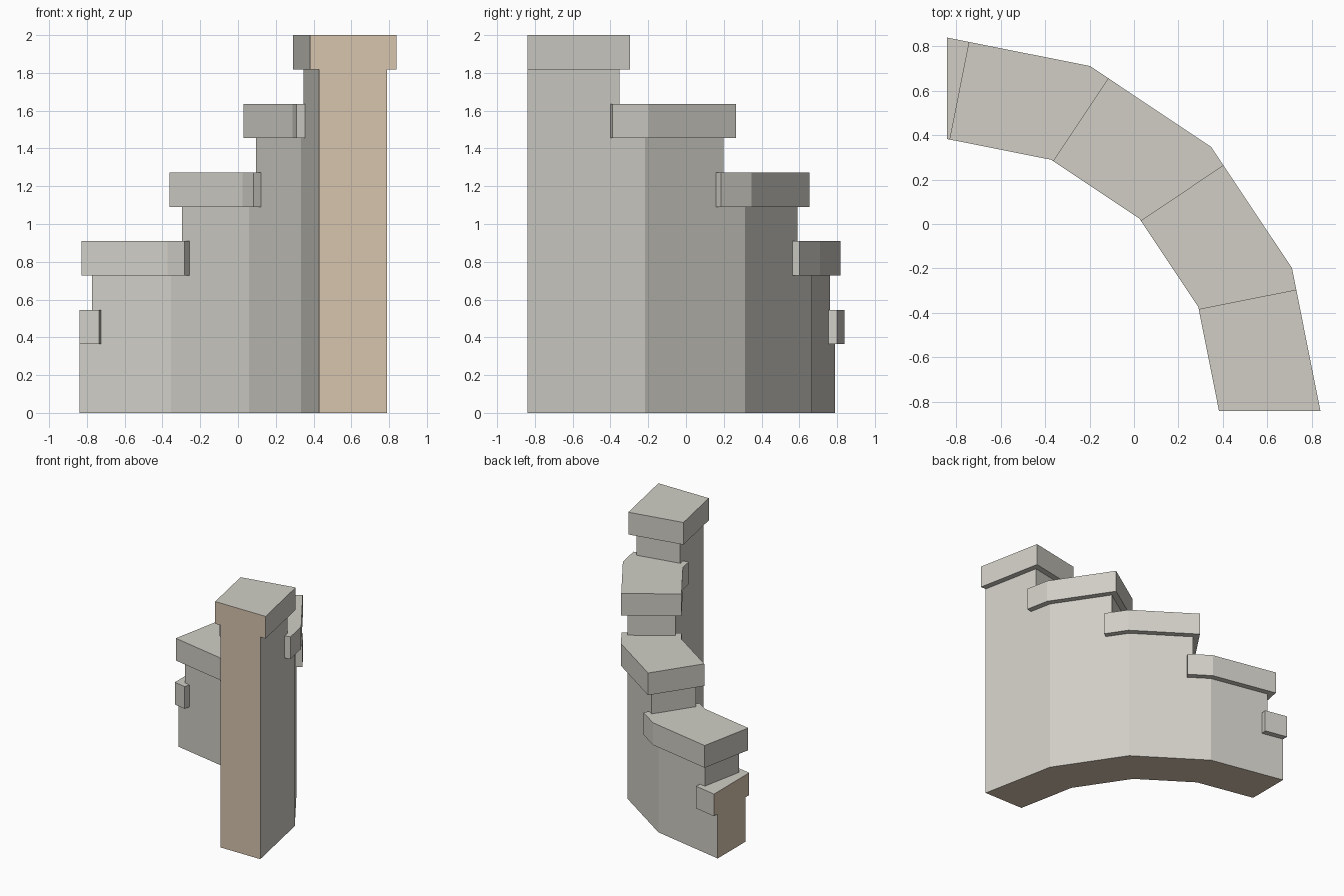
import bpy
import bmesh
from math import cos, sin, pi, radians

if "Cube" in bpy.data.objects:
    bpy.data.objects.remove(bpy.data.objects["Cube"], do_unlink=True)

CENTRE = -0.84              # arc centre, same in x and y
STEP = radians(22.5)        # angle of one straight run
UNIT = 2 / 11               # coping thickness, half a step in height
WALL_IN, WALL_OUT = 1.27, 1.63
OVERHANG = 0.048
CUT = 0.18                  # step position past the middle of each run


def material(name, colour):
    mat = bpy.data.materials.new(name)
    mat.use_nodes = True
    mat.diffuse_color = (*colour, 1)
    mat.node_tree.nodes["Principled BSDF"].inputs["Base Color"].default_value = (*colour, 1)
    return mat


stone = material("pale grey stone", (0.63, 0.615, 0.56))
core = material("tan cut stone", (0.68, 0.55, 0.42))


def corner(radius, index):
    """Bend of the wall between two straight runs."""
    return (CENTRE + radius * cos(index * STEP), CENTRE + radius * sin(index * STEP))


def on_run(radius, run, along):
    """Point on a straight run, measured from its middle."""
    a = (run + 0.5) * STEP
    r = radius * cos(STEP / 2)
    return (CENTRE + r * cos(a) - along * sin(a), CENTRE + r * sin(a) + along * cos(a))


def side(radius, i, extra):
    """One edge of the plan of section i, from its start to its end."""
    pts = []
    if i > 0:
        pts.append(on_run(radius, i - 1, CUT - extra))
    pts.append(corner(radius, i))
    if i < 4:
        pts.append(on_run(radius, i, CUT + extra))
    return pts


def section(name, i, extra, z0, z1):
    outer = side(WALL_OUT + extra, i, extra)
    inner = side(WALL_IN - extra, i, extra)
    bm = bmesh.new()
    low = [[bm.verts.new((x, y, z0)) for x, y in line] for line in (outer, inner)]
    # plan as a strip of quads, then raised
    faces = [bm.faces.new((low[0][k], low[0][k + 1], low[1][k + 1], low[1][k]))
             for k in range(len(outer) - 1)]
    raised = bmesh.ops.extrude_face_region(bm, geom=faces, use_keep_orig=True)
    for v in raised["geom"]:
        if isinstance(v, bmesh.types.BMVert):
            v.co.z = z1
    bmesh.ops.recalc_face_normals(bm, faces=bm.faces)
    bm.normal_update()
    # cut ends and underside of the wall show the core
    for f in bm.faces:
        n, c = f.normal, f.calc_center_median()
        f.material_index = int(n.y < -0.99 or n.x < -0.99 or c.z < 0.001)
    mesh = bpy.data.meshes.new(name)
    bm.to_mesh(mesh)
    bm.free()
    mesh.materials.append(stone)
    mesh.materials.append(core)
    bpy.context.collection.objects.link(bpy.data.objects.new(name, mesh))


# Five stepped sections, each with an overhanging coping slab
for i in range(5):
    top = 2 - 2 * UNIT * i
    section(f"wall_section_{i + 1}", i, 0, 0, top - UNIT)
    section(f"coping_slab_{i + 1}", i, OVERHANG, top - UNIT, top)
